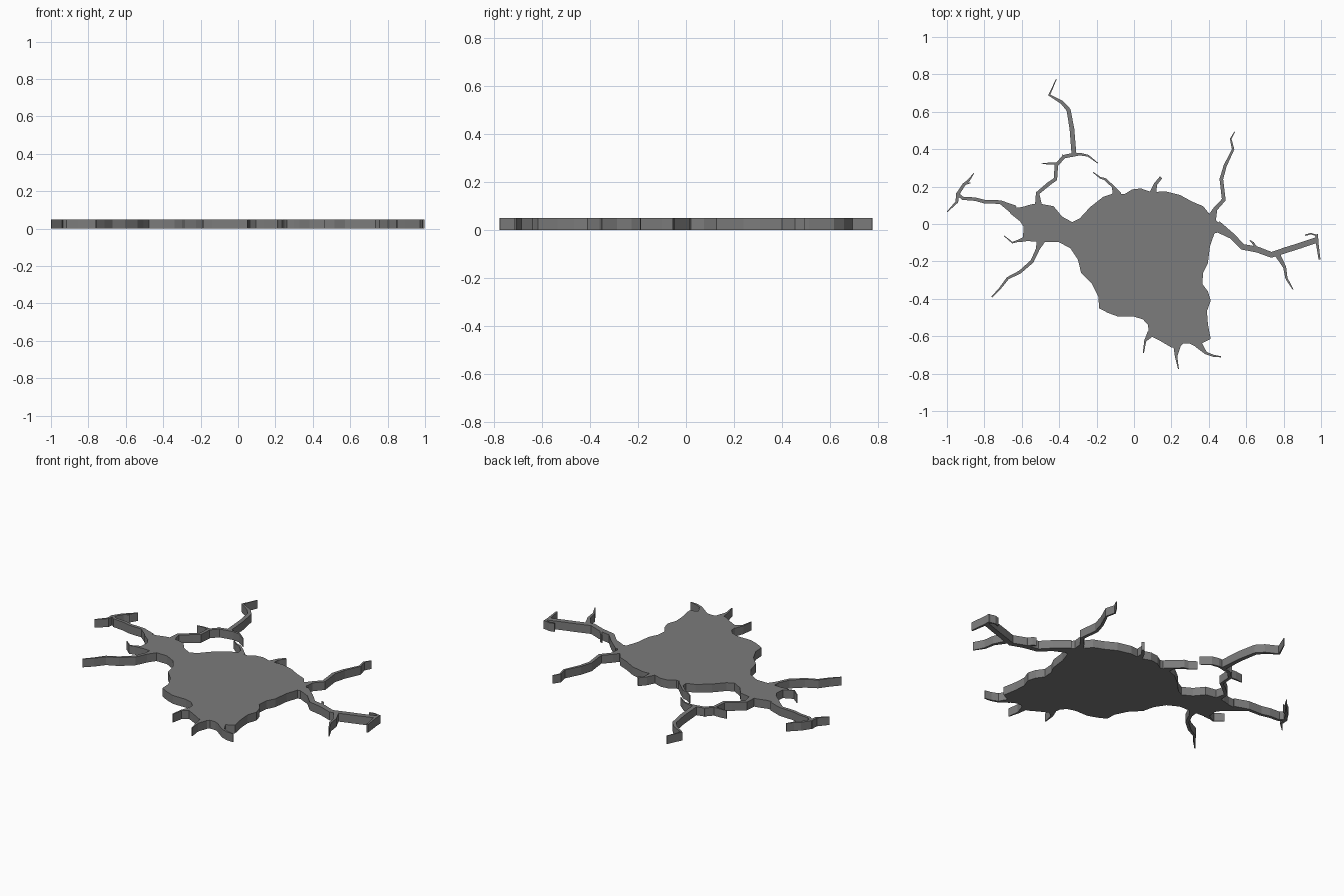
import bpy, bmesh
from mathutils import Vector
from mathutils.geometry import delaunay_2d_cdt

HEIGHT = 0.05
verts, faces = [], []


def add_polygon(points):
    start = len(verts)
    verts.extend(Vector(p) for p in points)
    faces.append(list(range(start, len(verts))))


def branch(points, mid, tip=0.004, root=None):
    """Tapering strip along a path: flared root, then mid width down to tip width."""
    pts = [Vector(p) for p in points]
    n = len(pts)
    left, right = [], []
    for i, p in enumerate(pts):
        a = (p - pts[i - 1]).normalized() if i else None
        b = (pts[i + 1] - p).normalized() if i < n - 1 else None
        d = ((a or b) + (b or a)).normalized()
        side = Vector((-d.y, d.x))
        w = mid + (tip - mid) * (i / (n - 1)) ** 2
        if i == 0 and root:
            w = root
        left.append(p + side * w / 2)
        right.append(p - side * w / 2)
    add_polygon(right + left[::-1])


# Main hole outline
body = [
    (-.67, .085), (-.60, .09), (-.55, .105), (-.51, .11), (-.43, .095), (-.385, .04),
    (-.33, .01), (-.29, .03), (-.235, .09), (-.165, .145), (-.107, .165), (-.05, .16),
    (-.01, .185), (.037, .19), (.096, .17), (.166, .175), (.246, .155), (.31, .12),
    (.37, .095), (.406, .05), (.455, .005), (.47, -.04), (.43, -.05), (.406, -.12),
    (.395, -.21), (.37, -.26), (.365, -.32), (.395, -.36), (.41, -.41), (.39, -.465),
    (.395, -.535), (.41, -.615), (.37, -.635), (.337, -.66), (.30, -.64), (.262, -.64),
    (.235, -.665), (.20, -.66), (.14, -.625), (.08, -.595), (.075, -.54), (.048, -.51),
    (0, -.495), (-.085, -.495), (-.14, -.475), (-.187, -.45), (-.19, -.39), (-.225, -.32),
    (-.283, -.26), (-.30, -.19), (-.34, -.13), (-.405, -.095), (-.50, -.095),
    (-.595, -.09), (-.59, -.015), (-.61, .015), (-.66, .055)]
add_polygon(body[::-1])

# Left cracks
branch([(-.64, .075), (-.715, .117), (-.80, .12), (-.85, .133), (-.915, .137), (-.943, .16)], .02, .016, .05)
branch([(-.943, .165), (-.947, .118), (-.999, .065)], .018)
branch([(-.945, .155), (-.91, .21), (-.882, .235), (-.856, .272)], .018)
branch([(-.915, .21), (-.875, .22)], .012)
branch([(-.58, -.08), (-.62, -.09), (-.65, -.1), (-.695, -.063)], .012, .004, .03)
branch([(-.495, -.08), (-.515, -.135), (-.545, -.2), (-.61, -.257), (-.675, -.29), (-.717, -.345),
        (-.76, -.39)], .02, .006, .05)

# Upper left crack and its forks
branch([(-.51, .09), (-.515, .165), (-.455, .215), (-.42, .24), (-.415, .315), (-.375, .36),
        (-.315, .372)], .02, .02, .04)
branch([(-.32, .362), (-.332, .51), (-.35, .61), (-.385, .65), (-.453, .69), (-.415, .775)], .026)
branch([(-.405, .322), (-.45, .324), (-.495, .322)], .012)
branch([(-.325, .37), (-.285, .373), (-.245, .365), (-.193, .325)], .015)
branch([(-.36, .357), (-.385, .37)], .012)

# Top cracks
branch([(-.09, .155), (-.112, .2), (-.155, .24), (-.18, .247), (-.22, .277)], .015, .004, .05)
branch([(.10, .16), (.115, .213), (.145, .25)], .018, .016, .04)
branch([(.415, .03), (.435, .08), (.48, .13), (.467, .24), (.487, .31), (.53, .40), (.517, .455),
        (.54, .495)], .023, .004, .05)

# Right crack and its forks
branch([(.44, -.01), (.525, -.065), (.58, -.122), (.66, -.137), (.735, -.165), (.81, -.14),
        (.89, -.115), (.978, -.085)], .032, .03, .06)
branch([(.915, -.06), (.945, -.052), (.982, -.062)], .008, .008)
branch([(.976, -.055), (.979, -.10), (.992, -.19)], .016, .01)
branch([(.765, -.16), (.805, -.23), (.815, -.29), (.85, -.35)], .018, .005, .03)
branch([(.655, -.13), (.635, -.10), (.62, -.088)], .014)

# Bottom cracks
branch([(.09, -.585), (.06, -.625), (.05, -.69)], .013, .006, .04)
branch([(.23, -.65), (.225, -.71), (.238, -.775)], .015, .005, .04)
branch([(.345, -.645), (.385, -.69), (.425, -.705), (.465, -.71)], .015, .006, .04)

# Merge all outlines flat, then extrude into one slab
out_verts, _, out_faces, *_ = delaunay_2d_cdt(verts, [], faces, 1, 1e-5)
bm = bmesh.new()
bv = [bm.verts.new((v.x, v.y, 0)) for v in out_verts]
for f in out_faces:
    bm.faces.new([bv[i] for i in f])
bmesh.ops.delete(bm, geom=[v for v in bm.verts if not v.link_faces], context='VERTS')
ext = bmesh.ops.extrude_face_region(bm, geom=bm.faces[:], use_keep_orig=True)
for g in ext["geom"]:
    if isinstance(g, bmesh.types.BMVert):
        g.co.z = HEIGHT
bmesh.ops.recalc_face_normals(bm, faces=bm.faces[:])
mesh = bpy.data.meshes.new("ground_crack")
bm.to_mesh(mesh)
bm.free()
crack = bpy.data.objects.new("ground_crack", mesh)
bpy.context.collection.objects.link(crack)

# Dark stone colour
dark = bpy.data.materials.new("dark_grey")
dark.diffuse_color = (0.2, 0.2, 0.2, 1)
mesh.materials.append(dark)
